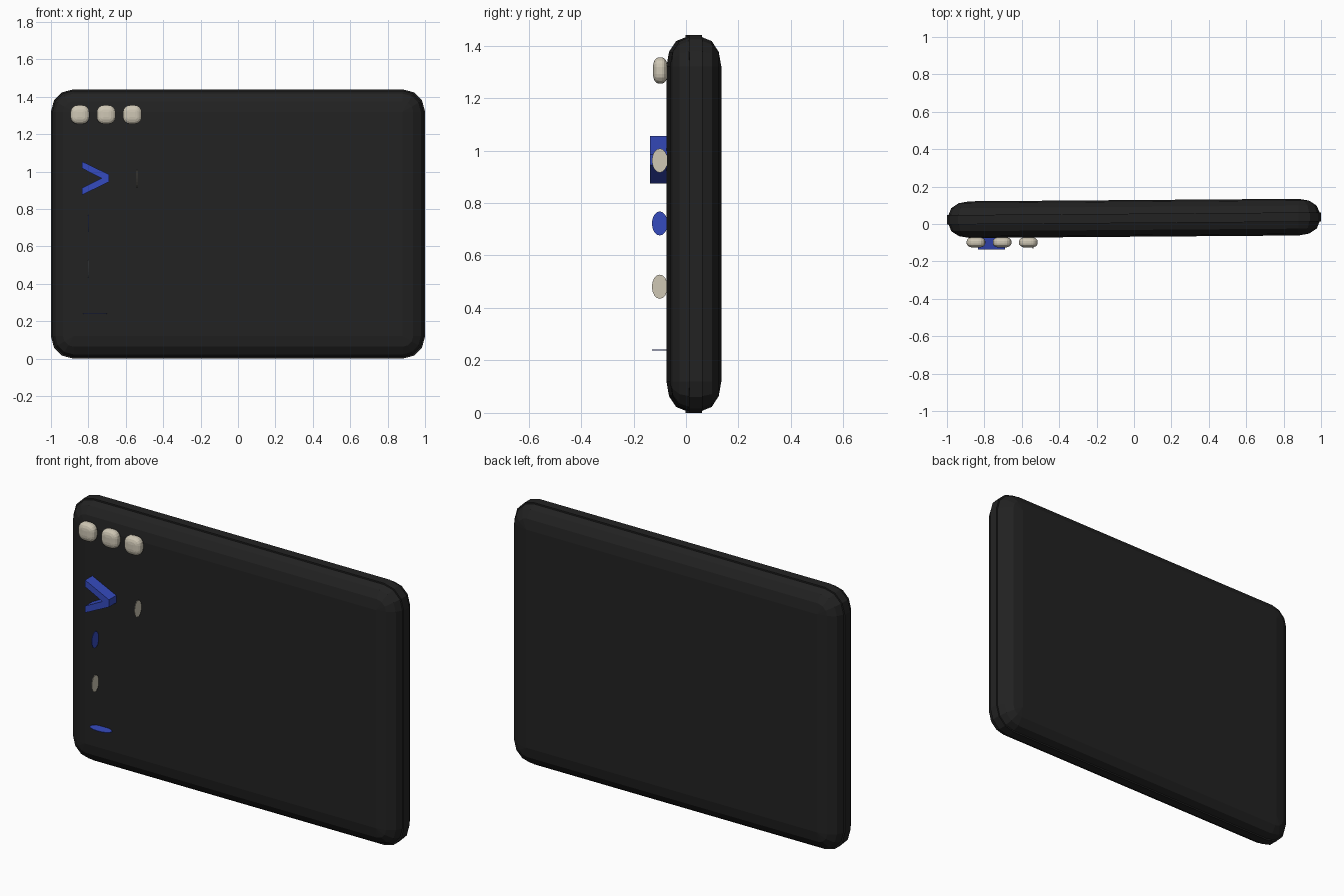
import bpy, bmesh
from math import sin, cos, pi

cube = bpy.data.objects.get("Cube")
if cube:
    bpy.data.objects.remove(cube, do_unlink=True)


def material(name, rgb):
    m = bpy.data.materials.new(name)
    m.use_nodes = True
    m.diffuse_color = (*rgb, 1)
    m.node_tree.nodes["Principled BSDF"].inputs["Base Color"].default_value = (*rgb, 1)
    return m


BLACK = material("charcoal", (0.016, 0.016, 0.016))
BLUE = material("blue", (0.036, 0.07, 0.52))
CREAM = material("cream", (0.62, 0.57, 0.46))


def finish(bm, name, loc, mat):
    bmesh.ops.remove_doubles(bm, verts=bm.verts, dist=0.0001)
    bmesh.ops.recalc_face_normals(bm, faces=bm.faces)
    mesh = bpy.data.meshes.new(name)
    bm.to_mesh(mesh)
    bm.free()
    mesh.materials.append(mat)
    ob = bpy.data.objects.new(name, mesh)
    ob.location = loc
    bpy.context.collection.objects.link(ob)
    return ob


def outline(hx, hz, r, n):
    """Rounded rectangle in x and z."""
    pts = []
    for q, (sx, sz) in enumerate(((1, 1), (-1, 1), (-1, -1), (1, -1))):
        for i in range(n + 1):
            a = (q + i / n) * pi / 2
            pts.append((sx * (hx - r) + r * cos(a), sz * (hz - r) + r * sin(a)))
    return pts


def pillow(name, loc, half, r, ry, n, mat, rim=0.0):
    """Box with rounded corners and edges, built from stacked outlines along y."""
    hx, hy, hz = half
    flat = hy - ry
    arc = [(-flat - ry * cos(i / n * pi / 2), rim + (r - rim) * (1 - sin(i / n * pi / 2)))
           for i in range(n + 1)]
    if rim:
        arc.append((-flat, 0))
    rows = arc + [(-y, d) for y, d in reversed(arc)]
    bm = bmesh.new()
    loops = [[bm.verts.new((x, y, z)) for x, z in outline(hx - d, hz - d, r - d, n)]
             for y, d in rows]
    for a, b in zip(loops, loops[1:]):
        for i in range(len(a)):
            j = (i + 1) % len(a)
            bm.faces.new((a[i], a[j], b[j], b[i]))
    bm.faces.new(loops[0])
    bm.faces.new(loops[-1])
    return finish(bm, name, loc, mat)


def prism(name, pts, y0, y1, mat):
    """Outline in x and z, extruded along y."""
    bm = bmesh.new()
    face = bm.faces.new([bm.verts.new((x, y0, z)) for x, z in pts])
    ext = bmesh.ops.extrude_face_region(bm, geom=[face])
    for v in ext["geom"]:
        if isinstance(v, bmesh.types.BMVert):
            v.co.y = y1
    return finish(bm, name, (0, 0, 0), mat)


def blade(name, loc, size, rot, mat):
    """Very thin oval plate."""
    bm = bmesh.new()
    bmesh.ops.create_cone(bm, cap_ends=True, segments=16, radius1=1, radius2=1, depth=1)
    bmesh.ops.scale(bm, vec=(*size, 0.003), verts=bm.verts)
    ob = finish(bm, name, loc, mat)
    ob.rotation_euler.y = rot
    return ob


# Body panel, turned very slightly
panel = pillow("panel", (0, 0.03, 0.72), (1, 0.098, 0.72), 0.12, 0.073, 3, BLACK, 0.008)
panel.rotation_euler.z = 0.0075

# Row of three buttons
for i in range(3):
    pillow(f"button_{i + 1}", (-0.845 + 0.14 * i, -0.098, 1.305),
           (0.05, 0.028, 0.05), 0.037, 0.022, 4, CREAM)

# Raised arrow
prism("arrow", [(-0.835, 1.055), (-0.69, 0.985), (-0.69, 0.945), (-0.835, 0.875),
                (-0.835, 0.912), (-0.73, 0.965), (-0.835, 1.018)], -0.137, -0.06, BLUE)

# Thin oval plates standing on the front
blade("upper_plate", (-0.54, -0.1, 0.962), (0.046, 0.03), pi / 2, CREAM)
blade("middle_plate", (-0.8, -0.1, 0.722), (0.046, 0.03), pi / 2, BLUE)
blade("lower_plate", (-0.8, -0.1, 0.481), (0.046, 0.03), pi / 2, CREAM)
blade("bottom_plate", (-0.765, -0.1, 0.24), (0.065, 0.03), 0, BLUE)
